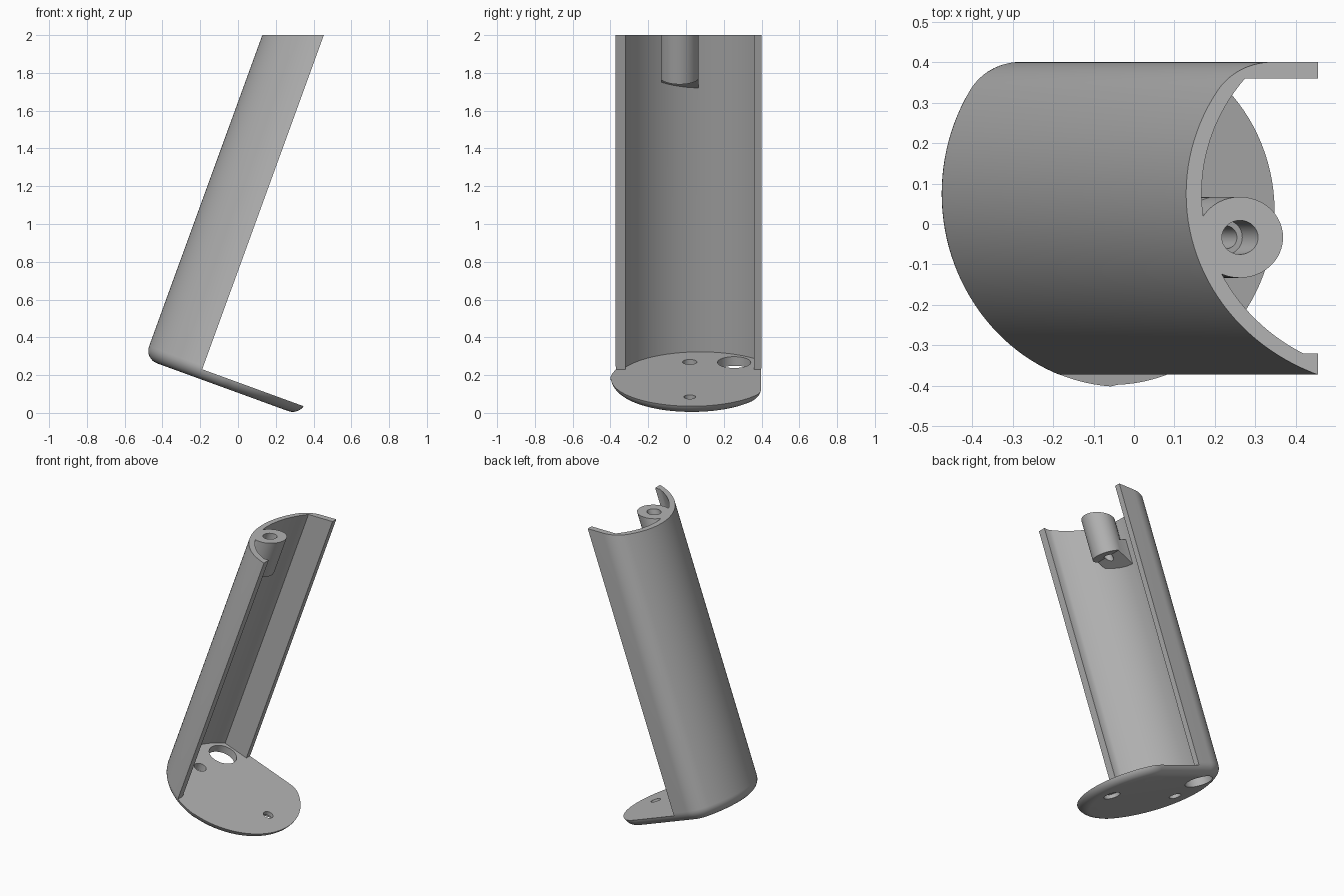
import bpy, bmesh, math
from mathutils import Matrix, Vector

old = bpy.data.objects.get("Cube")
if old:
    bpy.data.objects.remove(old)

TILT = Matrix.Rotation(math.radians(20), 4, 'Y')   # leaning frame of the stand
BOTTOM, FLOOR = 0.10, 0.152                        # plate underside and top

grey = bpy.data.materials.new("plain grey")
grey.use_nodes = True
colour = (0.45, 0.45, 0.45, 1)
grey.diffuse_color = colour
grey.node_tree.nodes["Principled BSDF"].inputs["Base Color"].default_value = colour


def arc(cx, cy, r, a0, a1, n):
    """Points on an arc, angles in degrees."""
    angles = [math.radians(a0 + (a1 - a0) * i / n) for i in range(n + 1)]
    return [(cx + r * math.cos(a), cy + r * math.sin(a)) for a in angles]


def inset(outline, d):
    """Move a counter-clockwise outline inwards by d."""
    result = []
    for i, p in enumerate(outline):
        a, b = Vector(outline[i - 1]), Vector(outline[(i + 1) % len(outline)])
        t = (b - a).normalized()
        result.append((p[0] - t.y * d, p[1] + t.x * d))
    return result


def loft(name, layers):
    """Closed solid through (outline, height) layers in the leaning frame."""
    bm = bmesh.new()
    rings = [[bm.verts.new(TILT @ Vector((u, v, w))) for u, v in pts] for pts, w in layers]
    n = len(rings[0])
    for low, high in zip(rings, rings[1:]):
        for i in range(n):
            j = (i + 1) % n
            bm.faces.new((low[i], low[j], high[j], high[i]))
    bm.faces.new(rings[0][::-1])
    bm.faces.new(rings[-1])
    bmesh.ops.recalc_face_normals(bm, faces=bm.faces)
    mesh = bpy.data.meshes.new(name)
    bm.to_mesh(mesh)
    bm.free()
    mesh.materials.append(grey)
    obj = bpy.data.objects.new(name, mesh)
    bpy.context.collection.objects.link(obj)
    return obj


def combine(body, tool, operation='DIFFERENCE'):
    """Apply a boolean and drop the helper."""
    bpy.context.view_layer.objects.active = body
    mod = body.modifiers.new("cut", 'BOOLEAN')
    mod.operation, mod.object, mod.solver = operation, tool, 'EXACT'
    bpy.ops.object.modifier_apply(modifier=mod.name)
    bpy.data.objects.remove(tool)


def drill(body, u, v, r, w0, w1):
    circle = arc(u, v, r, 0, 352.5, 47)
    combine(body, loft("drill", [(circle, w0), (circle, w1)]))


# Outer outline: two broad arcs, a flat back and two rounded corners
back_r = 0.15


def corner(cx, cy, r, side):
    """Centre and start angle of the rounded corner on one broad arc."""
    dy = 0.4 - back_r - cy
    du = side * math.sqrt((r - back_r) ** 2 - dy ** 2)
    return cx + du, math.degrees(math.atan2(dy, du))


tip, wall = (-0.113, 0.03, 0.43), (-0.083, 0.075, 0.48)
tip_u, tip_a = corner(*tip, 1)
wall_u, wall_a = corner(*wall, -1)
outline = (arc(*tip, -88, tip_a, 44)[:-1]
           + arc(tip_u, 0.4 - back_r, back_r, tip_a, 90, 14)
           + arc(wall_u, 0.4 - back_r, back_r, 90, wall_a, 14)[:-1]
           + arc(*wall, wall_a, 266, 44))

# Body with rounded lower edge
round_r = 0.07
layers = []
for k in range(9):
    a = math.radians(90 * k / 8)
    layers.append((inset(outline, round_r * (1 - math.sin(a))),
                   BOTTOM + round_r * (1 - math.cos(a))))
layers.append((outline, 2.4))
body = loft("curved_stand", layers)

# Hollow out the shell and open its front above the plate
cu, cv, cr = -0.077, 0.076, 0.45
low, high = (math.degrees(math.asin((y - cv) / cr)) for y in (-0.32, 0.36))
hollow = arc(cu, cv, cr, 180 - high, 180 - low, 40)
hollow += [(-0.257, -0.32), (-0.257, -1), (1, -1), (1, 1), (-0.257, 1), (-0.257, 0.36)]
combine(body, loft("hollow", [(hollow, FLOOR), (hollow, 2.6)]))

# Screw boss with a sloped support against the wall
bu, bv, br = -0.438, -0.033, 0.1
circle = arc(bu, bv, br, 0, 352.5, 47)
combine(body, loft("boss", [(circle, 1.728), (circle, 2.3)]), 'UNION')
block = [(-0.505, -0.131), (bu, -0.131), (bu, 0.065), (-0.54, 0.065)]
support = loft("support", [(block, 1.728), (block, 1.80)])
for vert in support.data.vertices:
    p = TILT.inverted() @ vert.co
    if p.z < 1.75:
        p.z += p.x - bu
        vert.co = TILT @ p
combine(body, support, 'UNION')
drill(body, bu, bv, 0.042, 1.87, 2.5)
drill(body, bu, bv, 0.028, 1.5, 2.5)

# Plate holes: cable opening and two screw holes
drill(body, -0.365, 0.255, 0.088, 0, 0.3)
drill(body, -0.371, 0.02, 0.038, 0.0, 0.3)
drill(body, 0.17, 0.02, 0.031, 0, 0.3)
drill(body, 0.17, 0.02, 0.052, 0, 0.125)

# Level cut across the top
bpy.ops.mesh.primitive_cube_add(size=2, location=(0.5, 0, 3))
combine(body, bpy.context.object)

bpy.ops.object.select_all(action='DESELECT')
body.select_set(True)
bpy.context.view_layer.objects.active = body
bpy.ops.object.shade_smooth_by_angle(angle=math.radians(30))
